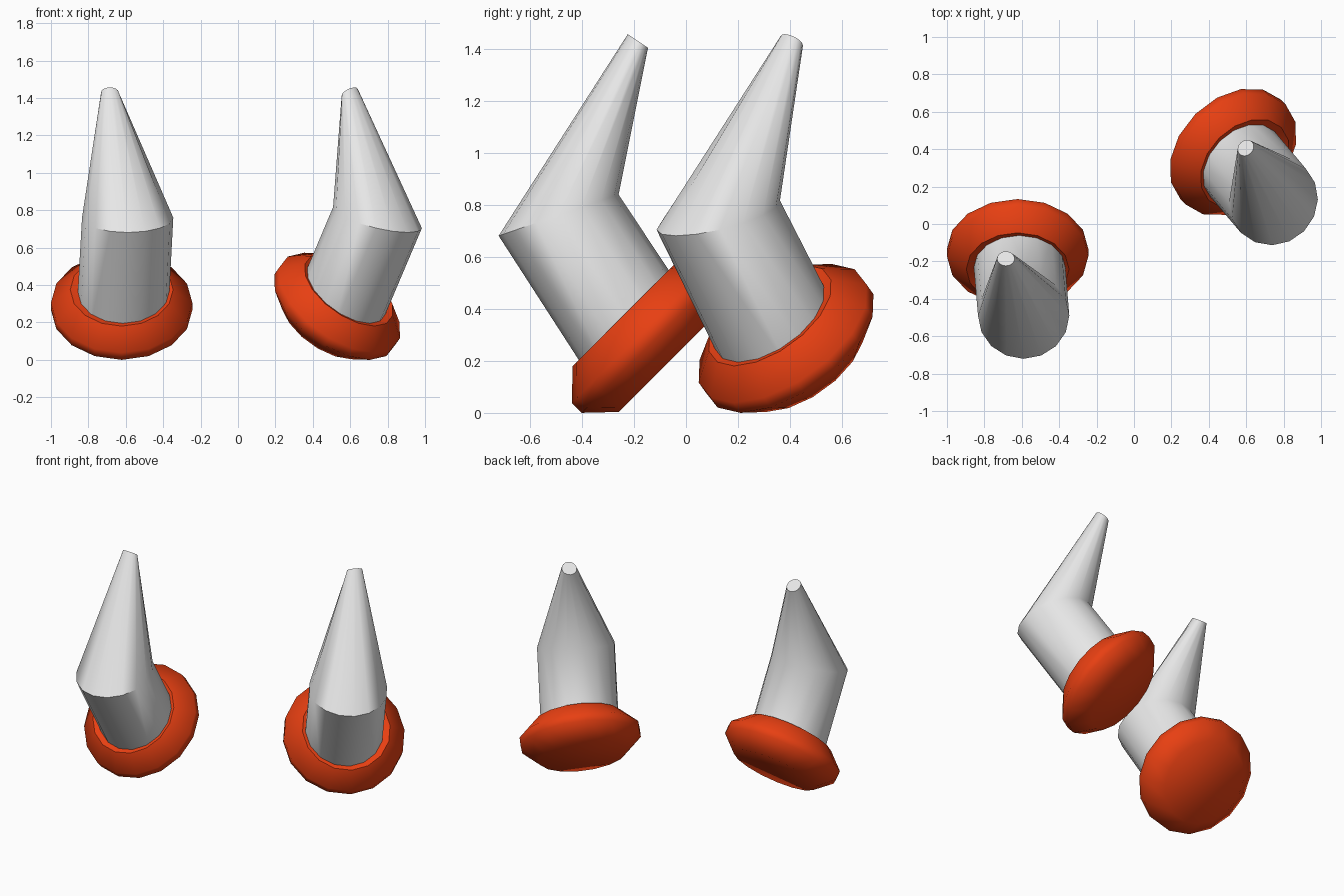
import bpy, bmesh
from math import radians, pi, cos, sin
from mathutils import Matrix, Vector

SIDES = 16

cube = bpy.data.objects.get("Cube")
if cube:
    bpy.data.objects.remove(cube, do_unlink=True)


def make_material(name, color):
    mat = bpy.data.materials.new(name)
    mat.use_nodes = True
    mat.diffuse_color = (*color, 1)
    mat.node_tree.nodes["Principled BSDF"].inputs["Base Color"].default_value = (*color, 1)
    return mat


def loft(name, rings, placement, mat):
    """Skin a stack of rings (centre, radius, forward tilt in degrees) and cap both ends."""
    bm = bmesh.new()
    loops = []
    for centre, radius, tilt in rings:
        m = placement @ Matrix.Translation(centre) @ Matrix.Rotation(radians(tilt), 4, 'X')
        angles = [2 * pi * i / SIDES for i in range(SIDES)]
        loops.append([bm.verts.new(m @ Vector((radius * cos(a), radius * sin(a), 0)))
                      for a in angles])
    for low, high in zip(loops, loops[1:]):
        for i in range(SIDES):
            j = (i + 1) % SIDES
            bm.faces.new((low[i], low[j], high[j], high[i]))
    bm.faces.new(loops[0][::-1])
    bm.faces.new(loops[-1])
    bmesh.ops.recalc_face_normals(bm, faces=bm.faces)
    mesh = bpy.data.meshes.new(name)
    bm.to_mesh(mesh)
    bm.free()
    mesh.materials.append(mat)
    obj = bpy.data.objects.new(name, mesh)
    bpy.context.collection.objects.link(obj)
    bpy.ops.object.select_all(action='DESELECT')
    obj.select_set(True)
    bpy.context.view_layer.objects.active = obj
    bpy.ops.object.shade_smooth_by_angle(angle=radians(50))


grey = make_material("light grey", (0.8, 0.8, 0.8))
red = make_material("orange red", (0.8, 0.05, 0.006))

# Bent horn: base sunk in the collar, elbow, blunt tip
HORN = [((0.007, -0.037, 0.30), 0.245, 45),
        ((0.032, -0.337, 0.76), 0.244, 19),
        ((-0.063, -0.032, 1.43), 0.047, -34)]

# Rounded collar: (radius, height along its tilted axis)
PROFILE = [(0.275, -0.125), (0.378, -0.027), (0.378, 0.027), (0.275, 0.125), (0.2, 0.1)]
axis = Matrix.Rotation(radians(45), 3, 'X') @ Vector((0, 0, 1))
COLLAR = [(Vector((0, 0, 0.286)) + axis * h, r, 45) for r, h in PROFILE]

# The left horn is a mirrored copy turned outward
placements = {
    "right": Matrix.Translation((-0.622, -0.153, 0)),
    "left": Matrix.Translation((0.53, 0.385, 0)) @ Matrix.Rotation(radians(45), 4, 'Z')
            @ Matrix.Scale(-1, 4, (1, 0, 0)),
}
for side, placement in placements.items():
    loft(side + "_horn", HORN, placement, grey)
    loft(side + "_collar", COLLAR, placement, red)
